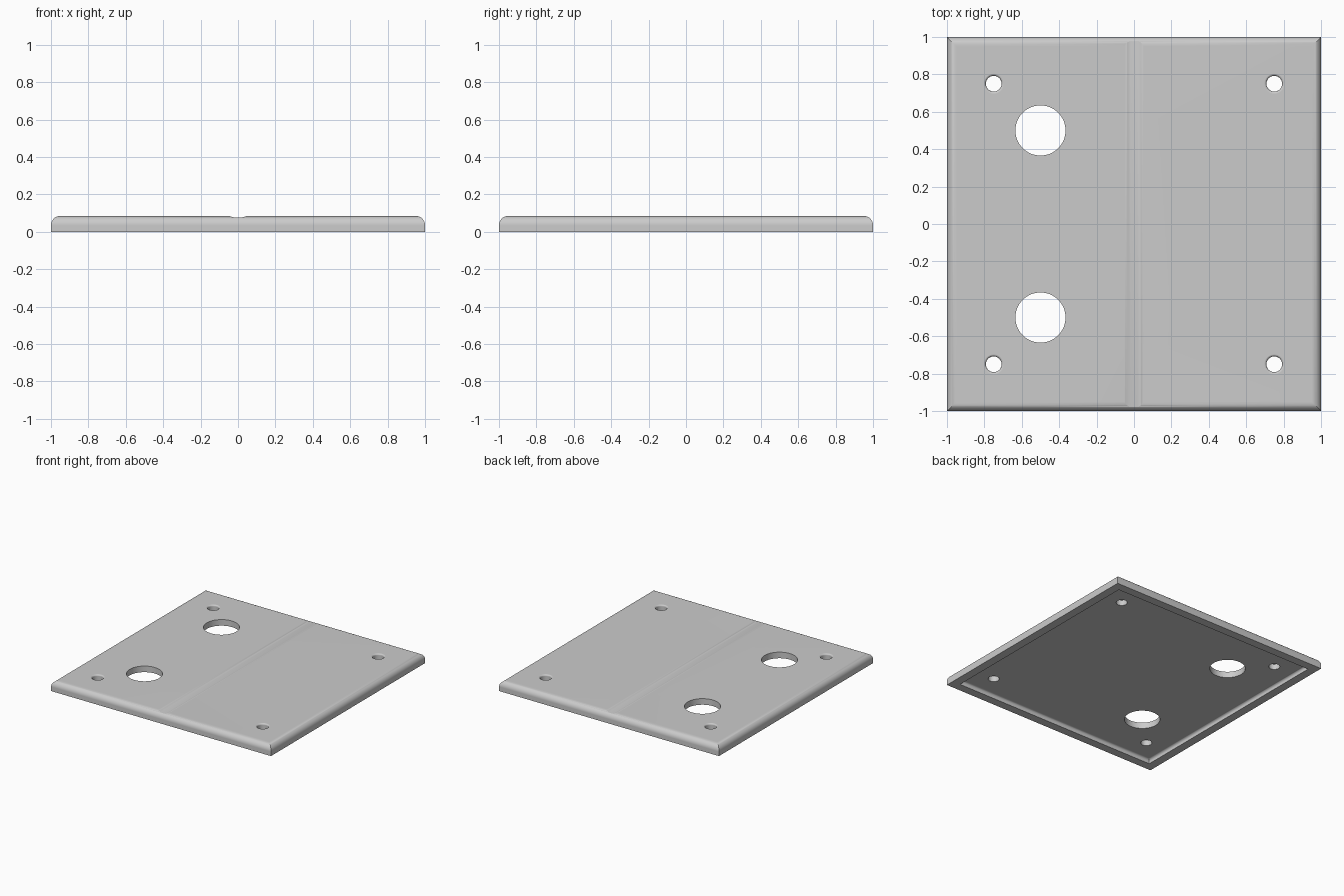
import bpy, bmesh, math

cube = bpy.data.objects.get("Cube")
if cube:
    bpy.data.objects.remove(cube, do_unlink=True)

TOP, FILLET, RECESS = 0.085, 0.05, 0.035

grey = bpy.data.materials.new("plate grey")
grey.use_nodes = True
grey.diffuse_color = (0.6, 0.6, 0.6, 1)
grey.node_tree.nodes["Principled BSDF"].inputs["Base Color"].default_value = (0.6, 0.6, 0.6, 1)


def loft(name, rings):
    """Closed solid through rings of equal point counts."""
    bm = bmesh.new()
    loops = [[bm.verts.new(p) for p in ring] for ring in rings]
    for a, b in zip(loops, loops[1:]):
        for i in range(len(a)):
            j = (i + 1) % len(a)
            bm.faces.new((a[i], a[j], b[j], b[i]))
    bm.faces.new(loops[0])
    bm.faces.new(loops[-1])
    bmesh.ops.recalc_face_normals(bm, faces=bm.faces)
    mesh = bpy.data.meshes.new(name)
    bm.to_mesh(mesh)
    bm.free()
    mesh.materials.append(grey)
    obj = bpy.data.objects.new(name, mesh)
    bpy.context.collection.objects.link(obj)
    return obj


def square(half, z):
    return [(-half, -half, z), (half, -half, z), (half, half, z), (-half, half, z)]


def circle(x, y, r, z, n=48):
    return [(x + r * math.cos(math.tau * i / n), y + r * math.sin(math.tau * i / n), z)
            for i in range(n)]


def arc(steps):
    return [math.pi / 2 * i / steps for i in range(steps + 1)]


# Slab with rounded upper edges and mitred corners
plate = loft("cover_plate", [square(1, 0)] + [
    square(1 - FILLET + FILLET * math.cos(a), TOP - FILLET + FILLET * math.sin(a))
    for a in arc(8)])

# Shallow recess underneath, softly rounded where the wall meets the ceiling
soft = 0.02
cutters = [loft("recess_cutter", [square(0.93, -0.1)] + [
    square(0.93 - soft + soft * math.cos(a), RECESS - soft + soft * math.sin(a))
    for a in arc(5)])]

# Two large through holes
for y in (-0.5, 0.5):
    cutters.append(loft("large_hole_cutter", [circle(-0.5, y, 0.134, z, 64) for z in (-0.1, 0.2)]))

# Four corner screw holes with rounded mouths
lip = 0.012
for x in (-0.75, 0.75):
    for y in (-0.75, 0.75):
        rings = [circle(x, y, 0.042, -0.1)]
        rings += [circle(x, y, 0.042 + lip * (1 - math.cos(a)), TOP - lip + lip * math.sin(a))
                  for a in arc(5)]
        rings.append(circle(x, y, 0.042 + lip, 0.2))
        cutters.append(loft("screw_hole_cutter", rings))

# Shallow centre groove with eased sides
groove = [(-0.05, 0.2), (-0.05, TOP), (-0.035, TOP - 0.005), (-0.02, TOP - 0.008),
          (0.02, TOP - 0.008), (0.035, TOP - 0.005), (0.05, TOP), (0.05, 0.2)]
cutters.append(loft("groove_cutter", [[(x, y, z) for x, z in groove] for y in (-1.1, 1.1)]))

# Cut everything out of the slab
bpy.context.view_layer.objects.active = plate
plate.select_set(True)
for cutter in cutters:
    cutter.hide_render = True
    mod = plate.modifiers.new("cut", 'BOOLEAN')
    mod.operation = 'DIFFERENCE'
    mod.solver = 'EXACT'
    mod.object = cutter
    bpy.ops.object.modifier_apply(modifier=mod.name)
    bpy.data.objects.remove(cutter, do_unlink=True)

# Smooth curved areas, crisp edges, flat-looking broad faces
bpy.ops.object.shade_smooth_by_angle(angle=math.radians(30))
weighted = plate.modifiers.new("weighted_normals", 'WEIGHTED_NORMAL')
weighted.keep_sharp = True
